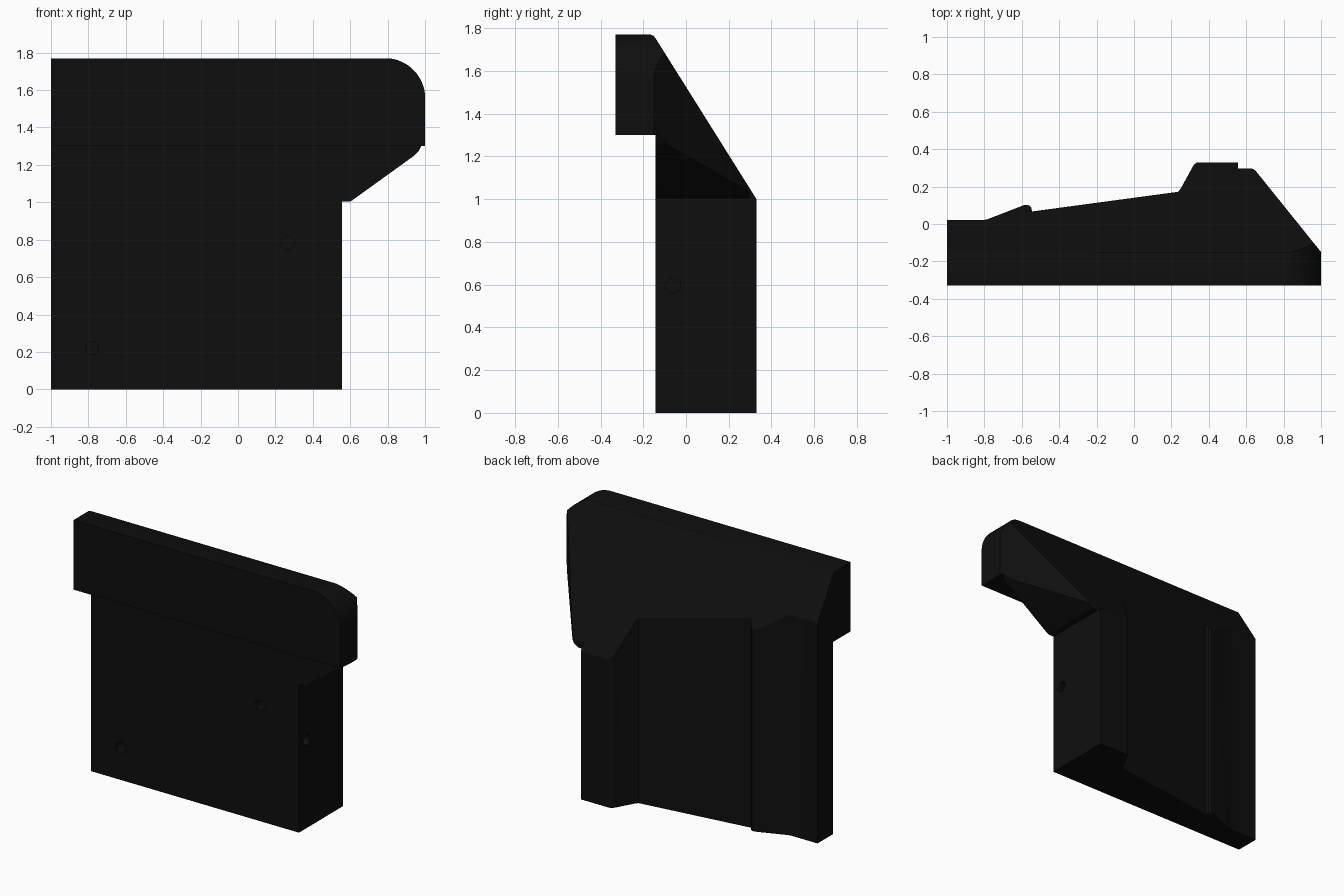
import bpy, bmesh, math
from mathutils import Vector

if "Cube" in bpy.data.objects:
    bpy.data.objects.remove(bpy.data.objects["Cube"])

black = bpy.data.materials.new("matte black")
black.diffuse_color = (0.0045, 0.0045, 0.0045, 1)
black.use_nodes = True
black.node_tree.nodes["Principled BSDF"].inputs["Base Color"].default_value = black.diffuse_color


def prism(name, pts, axis, lo, hi):
    """Extrude a 2D outline along x, y or z."""
    def place(a, b, d):
        return {"x": (d, a, b), "y": (a, d, b), "z": (a, b, d)}[axis]
    bm = bmesh.new()
    face = bm.faces.new([bm.verts.new(place(a, b, lo)) for a, b in pts])
    new = bmesh.ops.extrude_face_region(bm, geom=[face])["geom"]
    shift = Vector(place(0, 0, hi - lo))
    bmesh.ops.translate(bm, vec=shift,
                        verts=[v for v in new if isinstance(v, bmesh.types.BMVert)])
    bmesh.ops.recalc_face_normals(bm, faces=bm.faces)
    mesh = bpy.data.meshes.new(name)
    bm.to_mesh(mesh)
    bm.free()
    mesh.materials.append(black)
    ob = bpy.data.objects.new(name, mesh)
    bpy.context.collection.objects.link(ob)
    return ob


def combine(target, tool, operation):
    """Apply a boolean, then discard the tool."""
    tool.hide_render = True
    mod = target.modifiers.new(operation, "BOOLEAN")
    mod.operation, mod.object, mod.solver = operation, tool, "EXACT"
    bpy.context.view_layer.objects.active = target
    bpy.ops.object.modifier_apply(modifier=mod.name)
    bpy.data.objects.remove(tool)


def circle(cx, cy, r, n=24):
    return [(cx + r * math.cos(2 * math.pi * i / n),
             cy + r * math.sin(2 * math.pi * i / n)) for i in range(n)]


# Plan outline: ribbed back, flat front, tapering right overhang
plan = [(-1, -.33), (1, -.33), (1, -.15), (.65, .285), (.63, .298), (.557, .298),
        (.557, .33), (.34, .33), (.325, .322), (.315, .308), (.25, .19), (.235, .172),
        (-.545, .067), (-.55, .09), (-.565, .102), (-.585, .102),
        (-.785, .025), (-.8, .022), (-1, .022)]
body = prism("bracket_body", plan, "z", 0, 2)

# Side outline: front lip at the top and sloping back
side = [(-.4, 1.3), (-.4, 1.77), (-.165, 1.77), (-.152, 1.765), (-.143, 1.754),
        (.33, 1.0), (.4, .888), (.4, -.1), (-.142, -.1), (-.142, 1.3)]
combine(body, prism("side_cutter", side, "x", -1.2, 1.2), "INTERSECT")

# Front outline: rounded upper corner and sloping underside of the overhang
arc = [(.786 + .215 * math.cos(math.radians(a)),
        1.556 + .215 * math.sin(math.radians(a))) for a in range(0, 91, 6)]
front = ([(-1.2, -.1), (.556, -.1), (.556, 1.003), (.595, 1.003), (.61, 1.01),
          (.94, 1.248), (.965, 1.272), (.98, 1.301), (1.001, 1.301)]
         + arc + [(-1.2, 1.771)])
combine(body, prism("front_cutter", front, "y", -.6, .6), "INTERSECT")

# Blind screw holes in the front and the right side
for x, z in ((.265, .785), (-.78, .22)):
    combine(body, prism("hole_cutter", circle(x, z, .035), "y", -.3, -.06), "DIFFERENCE")
combine(body, prism("hole_cutter", circle(-.06, .595, .035), "x", .48, .7), "DIFFERENCE")

bpy.ops.object.select_all(action="DESELECT")
body.select_set(True)
bpy.context.view_layer.objects.active = body
bpy.ops.object.shade_smooth_by_angle(angle=math.radians(25))
